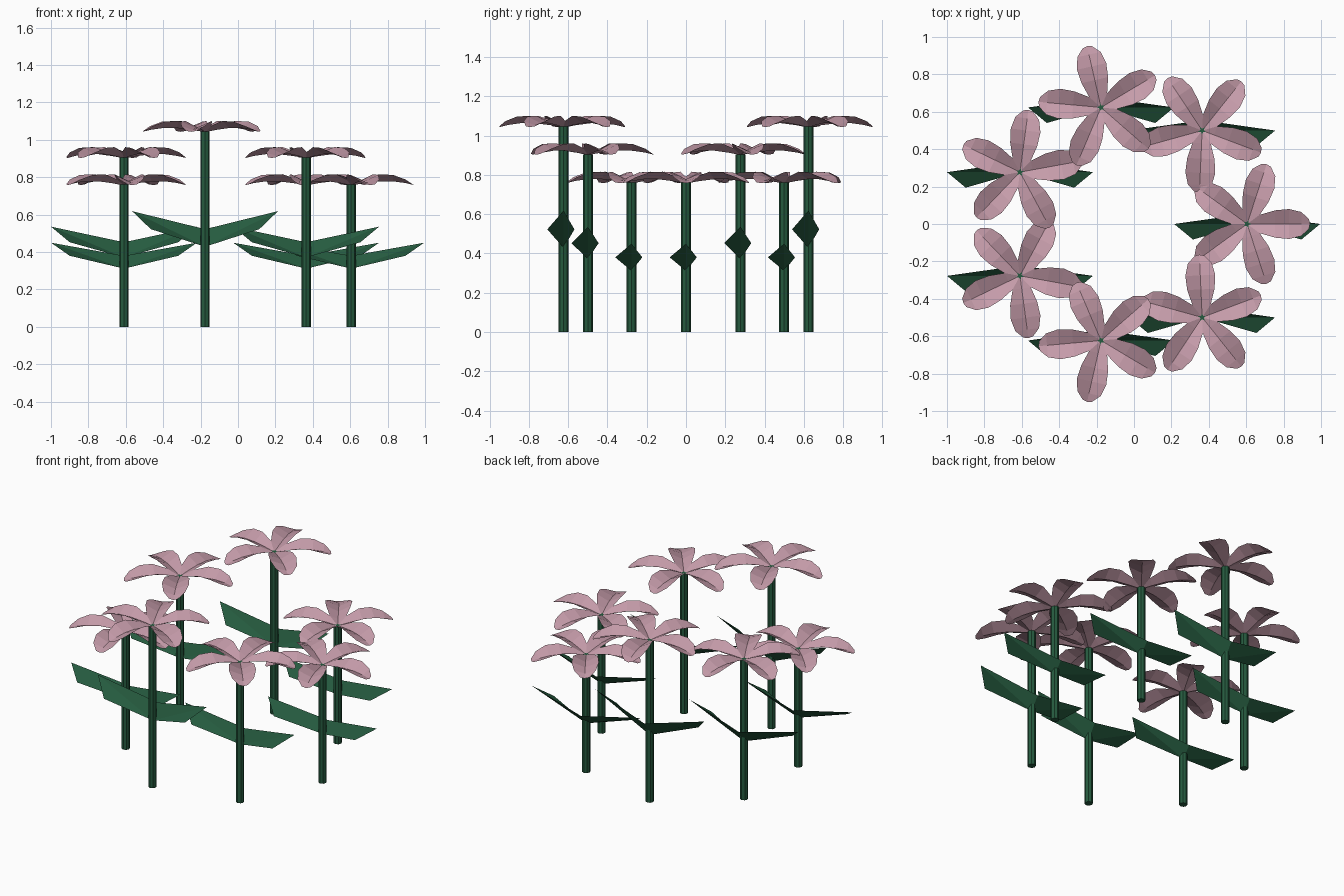
import bpy, bmesh
from math import cos, sin, pi
from mathutils import Matrix

if "Cube" in bpy.data.objects:
    bpy.data.objects.remove(bpy.data.objects["Cube"])

def material(name, rgb):
    m = bpy.data.materials.new(name)
    m.diffuse_color = (*rgb, 1)
    m.use_nodes = True
    m.node_tree.nodes["Principled BSDF"].inputs["Base Color"].default_value = m.diffuse_color
    return m

GREEN = material("leaf_green", (0.019, 0.105, 0.05))
PINK = material("petal_pink", (0.56, 0.33, 0.40))

def finish(name, bm, loc, mat):
    me = bpy.data.meshes.new(name)
    bm.to_mesh(me)
    bm.free()
    me.materials.append(mat)
    ob = bpy.data.objects.new(name, me)
    ob.location = loc
    bpy.context.collection.objects.link(ob)

# Eight-sided stem
def stem(x, y, h):
    bm = bmesh.new()
    bmesh.ops.create_cone(bm, cap_ends=True, segments=8, radius1=0.025, radius2=0.025,
                          depth=h, matrix=Matrix.Translation((0, 0, h / 2)))
    finish("stem", bm, (x, y, 0), GREEN)

# Pair of tilted leaves, mirrored across the stem, broad where they join it
def leaves(x, y, h):
    bm = bmesh.new()
    for s in (1, -1):
        base, front, tip, back = [bm.verts.new((s * px, py, pz * h)) for px, py, pz in
            ((0, 0, 0.41), (0.29, -0.083, 0.50), (0.39, 0, 0.592), (0, 0.055, 0.50))]
        for f in ((base, front, tip), (base, tip, back)):
            bm.faces.new(f if s > 0 else f[::-1])
    finish("leaves", bm, (x, y, 0), GREEN)

# Petal stations: radius, half width, midline height, edge height
STATIONS = [(0.068, 0.049, 0.012, 0.034), (0.15, 0.073, 0.022, 0.060),
            (0.225, 0.080, 0.022, 0.056), (0.29, 0.064, 0.013, 0.032),
            (0.33, 0.026, 0.002, 0.006)]

# Five V-folded petals around a sunken centre
def flower_head(x, y, h, turn):
    bm = bmesh.new()
    for k in range(5):
        a = turn + k * 2 * pi / 5
        def put(r, w, z):
            return bm.verts.new((r * cos(a) - w * sin(a), r * sin(a) + w * cos(a), z))
        centre = put(0, 0, 0)
        rows = [(put(r, -w, ze), put(r + (0.006 if r > 0.3 else 0), 0, zm), put(r, w, ze))
                for r, w, zm, ze in STATIONS]
        for j in (0, 1):
            bm.faces.new((centre, rows[0][j], rows[0][j + 1]))
            for p, q in zip(rows, rows[1:]):
                bm.faces.new((p[j], q[j], q[j + 1], p[j + 1]))
    bmesh.ops.remove_doubles(bm, verts=bm.verts, dist=0.002)
    finish("flower_head", bm, (x, y, h - 0.004), PINK)

# Ring of seven flowers in three heights
for i, h in enumerate((0.76, 0.76, 1.045, 0.905, 0.76, 1.045, 0.905)):
    a = i * 2 * pi / 7
    x, y = 0.639 * cos(a) - 0.034, 0.639 * sin(a)
    stem(x, y, h)
    leaves(x, y, h)
    flower_head(x, y, h, a)
